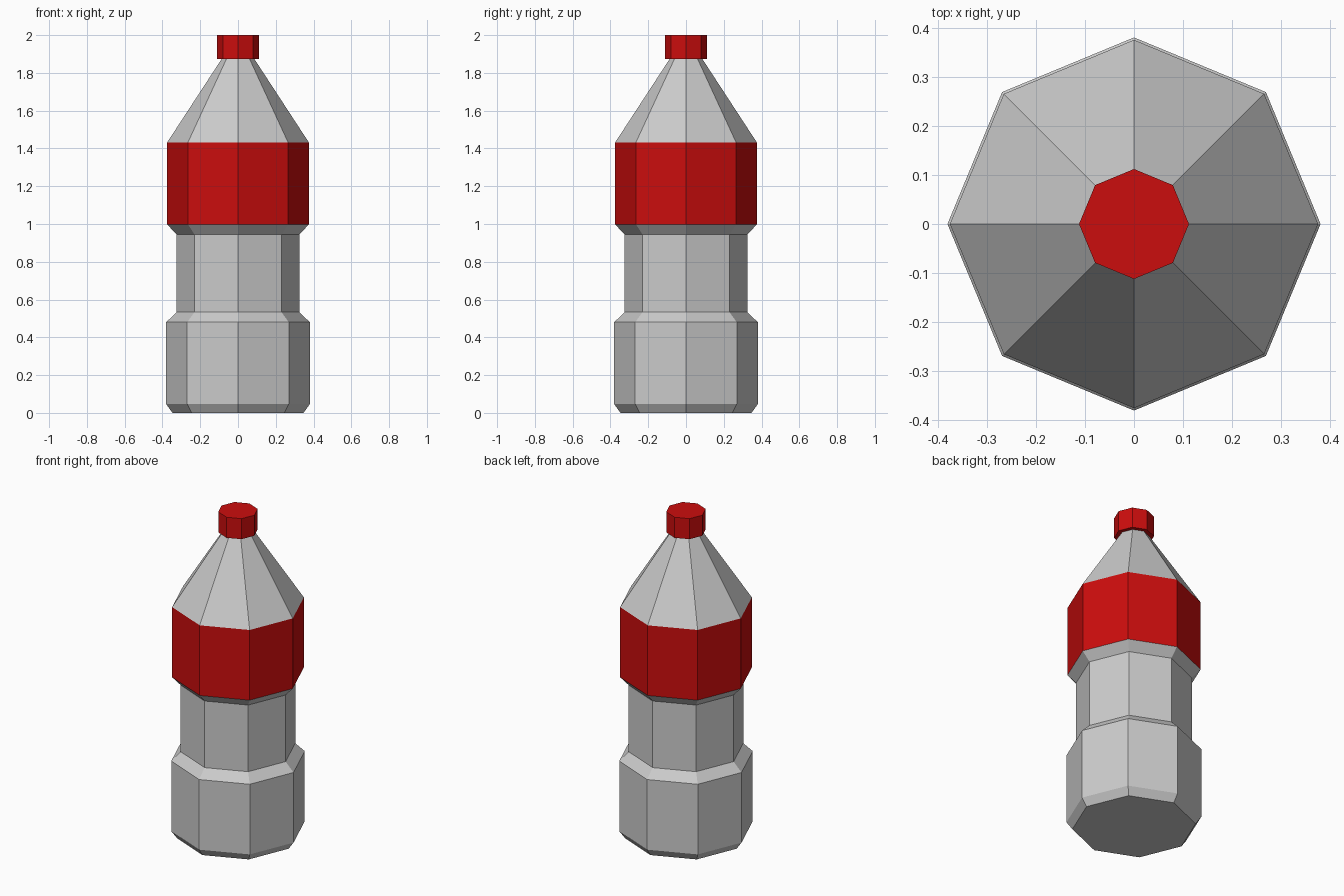
import bpy, bmesh
from math import cos, sin, tau

if "Cube" in bpy.data.objects:
    bpy.data.objects.remove(bpy.data.objects["Cube"])

SIDES = 8

red = bpy.data.materials.new("red")
red.diffuse_color = (0.6, 0.004, 0.004, 1)
red.use_nodes = True
red.node_tree.nodes["Principled BSDF"].inputs["Base Color"].default_value = red.diffuse_color


def lathe(name, profile, mat=None, close_bottom=False, close_top=False):
    """Revolve (radius, z) points into an eight-sided flat-shaded shell."""
    bm = bmesh.new()
    rings = [[bm.verts.new((r * cos(tau * i / SIDES), r * sin(tau * i / SIDES), z))
              for i in range(SIDES)] for r, z in profile]
    for low, high in zip(rings, rings[1:]):
        for i in range(SIDES):
            j = (i + 1) % SIDES
            bm.faces.new((low[i], low[j], high[j], high[i]))
    if close_bottom:
        bm.faces.new(rings[0][::-1])
    if close_top:
        bm.faces.new(rings[-1])
    mesh = bpy.data.meshes.new(name)
    bm.to_mesh(mesh)
    bm.free()
    if mat:
        mesh.materials.append(mat)
    obj = bpy.data.objects.new(name, mesh)
    bpy.context.collection.objects.link(obj)
    return obj


# Base with chamfered foot, narrow grip and flare up to the label
lathe("lower_body", [(0.347, 0), (0.38, 0.046), (0.38, 0.48), (0.326, 0.533),
                     (0.326, 0.945), (0.375, 0.998)], close_bottom=True)

# Wide label band
lathe("label", [(0.375, 0.998), (0.375, 1.432)], red)

# Tapered shoulder and neck
lathe("shoulder", [(0.375, 1.432), (0.087, 1.873)])

# Screw cap, with its underside rim meeting the neck
lathe("cap", [(0.087, 1.873), (0.112, 1.873), (0.112, 2.0)], red, close_top=True)
